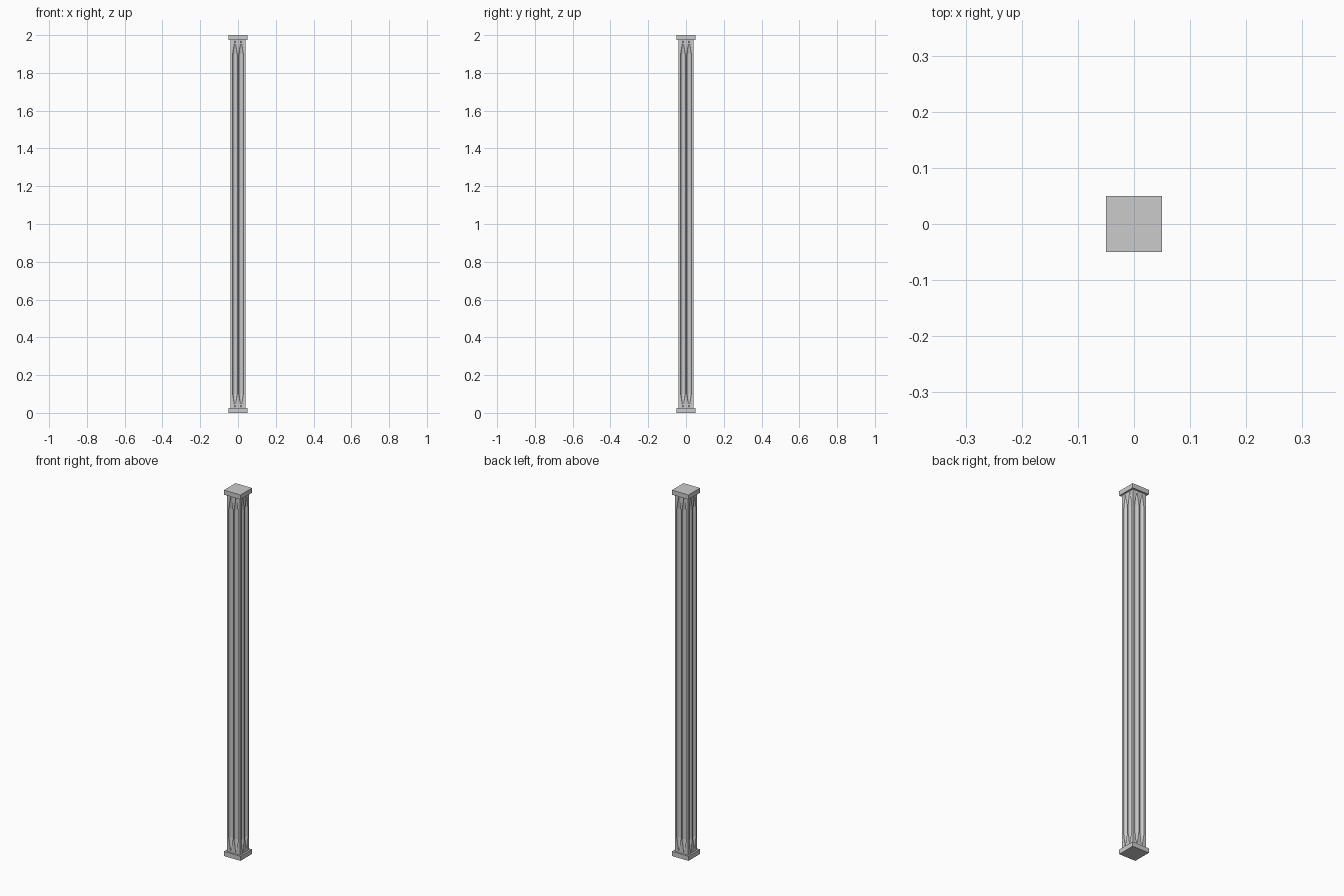
import bpy, bmesh, math
from mathutils import Matrix

if "Cube" in bpy.data.objects:
    bpy.data.objects.remove(bpy.data.objects["Cube"])

def slab(name, z0, z1, half):
    bm = bmesh.new()
    bmesh.ops.create_cube(bm, size=1, matrix=Matrix.Translation((0, 0, (z0 + z1) / 2))
                          @ Matrix.Diagonal((2 * half, 2 * half, z1 - z0, 1)))
    me = bpy.data.meshes.new(name)
    bm.to_mesh(me)
    bm.free()
    bpy.context.collection.objects.link(bpy.data.objects.new(name, me))

H, FLUTES, R, SEG = 0.04, (-0.016, 0.016), 0.0125, 6

def section(s):
    """Square outline with two round flutes per side, scaled by s."""
    side = [(-H, -H)]
    for c in FLUTES:
        for i in range(SEG + 1):
            a = math.pi * i / SEG
            side.append((c - s * R * math.cos(a), -H + s * R * math.sin(a)))
    pts = []
    for k in range(4):
        ca, sa = round(math.cos(k * math.pi / 2)), round(math.sin(k * math.pi / 2))
        pts += [(x * ca - y * sa, x * sa + y * ca) for x, y in side]
    return pts

# fluted shaft: flutes run to a point near each end
bm = bmesh.new()
rings = []
for z, s in ((0.025, 0.02), (0.10, 1), (1.90, 1), (1.975, 0.02)):
    rings.append([bm.verts.new((x, y, z)) for x, y in section(s)])
for a, b in zip(rings, rings[1:]):
    n = len(a)
    for i in range(n):
        j = (i + 1) % n
        bm.faces.new((a[i], a[j], b[j], b[i]))
me = bpy.data.meshes.new("shaft")
bm.to_mesh(me)
bm.free()
bpy.context.collection.objects.link(bpy.data.objects.new("shaft", me))

# square plinth and cap
slab("base_plinth", 0, 0.025, 0.05)
slab("top_cap", 1.975, 2, 0.05)
